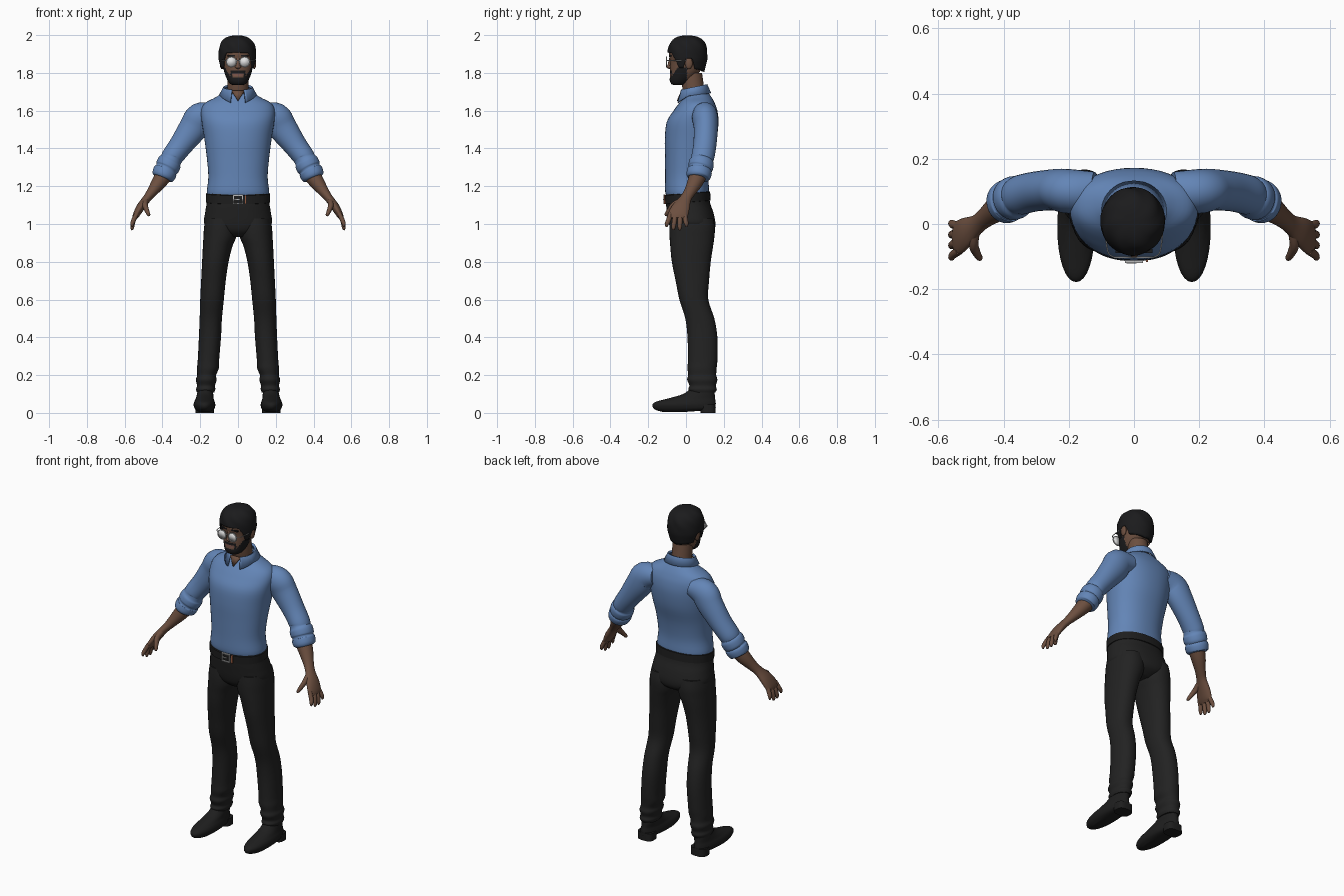
import bpy, bmesh, math
from mathutils import Vector

if "Cube" in bpy.data.objects:
    bpy.data.objects.remove(bpy.data.objects["Cube"])


def material(name, r, g, b, rough=0.7):
    m = bpy.data.materials.new(name)
    m.use_nodes = True
    m.diffuse_color = (r, g, b, 1)
    bsdf = m.node_tree.nodes["Principled BSDF"]
    bsdf.inputs["Base Color"].default_value = (r, g, b, 1)
    bsdf.inputs["Roughness"].default_value = rough
    return m


SKIN = material("brown skin", .15, .078, .05)
SHIRT = material("blue cloth", .125, .235, .47)
TROUSER = material("charcoal cloth", .016, .016, .016)
HAIR = material("black hair", .011, .011, .012)
SHOE = material("black leather", .013, .013, .013)
METAL = material("silver metal", .5, .5, .5)
LENS = material("pale lens", .75, .75, .75)
LIP = material("lip", .2, .09, .07)
TAN = material("tan leather", .3, .1, .05)


def make(name, verts, faces, mat, mirror=False, thick=0, sharp=50):
    me = bpy.data.meshes.new(name)
    me.from_pydata(verts, [], faces)
    bm = bmesh.new()
    bm.from_mesh(me)
    bmesh.ops.remove_doubles(bm, verts=bm.verts, dist=1e-5)
    bmesh.ops.recalc_face_normals(bm, faces=bm.faces)
    bm.to_mesh(me)
    bm.free()
    for p in me.polygons:
        p.use_smooth = True
    me.set_sharp_from_angle(angle=math.radians(sharp))
    me.materials.append(mat)
    ob = bpy.data.objects.new(name, me)
    bpy.context.collection.objects.link(ob)
    if thick:
        sol = ob.modifiers.new("thickness", 'SOLIDIFY')
        sol.thickness = thick
    if mirror:
        ob.modifiers.new("mirror", 'MIRROR').use_mirror_merge = False
    return ob


def smooth_path(pts, steps):
    """Catmull-Rom through every control value."""
    out = []
    for i in range(len(pts) - 1):
        quad = [pts[max(0, min(len(pts) - 1, i + k))] for k in (-1, 0, 1, 2)]
        for s in range(steps):
            t = s / steps
            out.append([b + .5 * t * (c - a + t * (2*a - 5*b + 4*c - d + t * (3*(b - c) + d - a)))
                        for a, b, c, d in zip(*quad)])
    return out + [list(pts[-1])]


def tube(name, pts, mat, flat=False, mirror=False, n=32, steps=4, power=2, tilt=0):
    """Sweep a rounded section; each point is x, y, z, y radius, cross radius."""
    path = smooth_path(pts, steps)
    verts, faces = [], []
    for i, (x, y, z, ra, rb) in enumerate(path):
        if flat:
            t = Vector((0, 0, 1))
        else:
            t = (Vector(path[min(i + 1, len(path) - 1)][:3]) - Vector(path[max(i - 1, 0)][:3])).normalized()
        u = Vector((0, 1, 0))
        u = (u - t * u.dot(t)).normalized()
        v = u.cross(t)
        for k in range(n):
            a = 2 * math.pi * k / n
            c, s = math.cos(a), math.sin(a)
            c = math.copysign(abs(c) ** (2 / power), c)
            s = math.copysign(abs(s) ** (2 / power), s)
            p = Vector((x, y, z)) + u * c * max(ra, .001) + v * s * max(rb, .001)
            p.z += tilt * p.y
            verts.append(p)
    for i in range(len(path) - 1):
        for k in range(n):
            j = (k + 1) % n
            faces.append((i*n + k, i*n + j, i*n + n + j, i*n + n + k))
    faces += [tuple(range(n)), tuple(range(len(verts) - n, len(verts)))]
    return make(name, verts, faces, mat, mirror)


def loft(name, rows, mat, **kw):
    """Stack level sections; each row is z, x min, x max, y min, y max."""
    pts = [((a + b) / 2, (c + d) / 2, z, (d - c) / 2, (b - a) / 2) for z, a, b, c, d in rows]
    return tube(name, pts, mat, flat=True, **kw)


def body(name, rows, mat, **kw):
    return loft(name, [(z, -w, w, f, b) for z, w, f, b in rows], mat, **kw)


def box(name, centre, size, mat, mirror=False):
    verts = [[c + s * d / 2 for c, s, d in zip(centre, size, (i, j, k))]
             for i in (-1, 1) for j in (-1, 1) for k in (-1, 1)]
    faces = [(0, 1, 3, 2), (4, 6, 7, 5), (0, 4, 5, 1), (2, 3, 7, 6), (0, 2, 6, 4), (1, 5, 7, 3)]
    return make(name, verts, faces, mat, mirror)


def ball(name, x, y, z, rx, ry, rz, mat, mirror=False):
    rows = [(z + rz * math.sin(a), x - rx * math.cos(a), x + rx * math.cos(a),
             y - ry * math.cos(a), y + ry * math.cos(a))
            for a in [math.pi * (i / 10 - .5) for i in range(11)]]
    return loft(name, rows, mat, mirror=mirror, n=20, steps=1)


# Shirt
body("shirt_body", [(1.14, .158, -.1, .115), (1.17, .165, -.11, .122), (1.25, .157, -.11, .12),
     (1.35, .165, -.111, .135), (1.45, .178, -.112, .162), (1.54, .192, -.102, .172),
     (1.6, .195, -.066, .166), (1.64, .175, -.036, .152), (1.67, .12, -.012, .136),
     (1.695, .08, -.005, .118)], SHIRT, n=48, power=2.2)
tube("sleeves", [(.12, .1, 1.585, .06, .055), (.195, .1, 1.565, .068, .08), (.235, .105, 1.51, .064, .077),
     (.3, .1, 1.42, .061, .063), (.345, .09, 1.36, .061, .058), (.355, .085, 1.34, .059, .057),
     (.363, .082, 1.325, .066, .064), (.374, .077, 1.3, .066, .064), (.38, .074, 1.288, .06, .058),
     (.385, .072, 1.278, .066, .064), (.398, .063, 1.252, .063, .06), (.402, .061, 1.243, .05, .048)],
     SHIRT, mirror=True)

# Folded collar, open at the throat
verts, faces, count = [], [], 40
for i in range(count + 1):
    a = math.radians(24 + 312 * i / count)
    back = (1 - math.cos(a)) / 2
    point = max(0, 1 - min(i, count - i) / 6)
    for r, z in ((.066, 1.705 + .03 * back), (.078, 1.71 + .03 * back), (.1, 1.672 + .022 * back - .03 * point)):
        verts.append((r * math.sin(a), .04 - r * .93 * math.cos(a), z))
    if i:
        for k in (0, 1):
            faces.append((3*i + k - 3, 3*i + k, 3*i + k + 1, 3*i + k - 2))
make("collar", verts, faces, SHIRT, thick=.008)
make("throat_opening", [(-.035, -.02, 1.705), (.035, -.02, 1.705), (0, -.043, 1.65)], [(0, 1, 2)], SKIN, thick=.006)

# Trousers, belt and buckle
body("trouser_seat", [(.93, .06, -.04, .1), (.96, .13, -.075, .145), (1, .178, -.09, .156),
     (1.06, .174, -.1, .145), (1.11, .166, -.106, .128), (1.165, .163, -.106, .12)], TROUSER, n=48, power=2.3)
loft("trouser_legs", [(1.03, .01, .172, -.085, .145), (.98, .004, .18, -.088, .153), (.93, .01, .183, -.087, .15),
     (.88, .03, .186, -.083, .143), (.8, .05, .19, -.075, .131), (.7, .065, .195, -.055, .122),
     (.6, .075, .2, -.035, .118), (.5, .085, .203, -.004, .15), (.4, .09, .207, .008, .166),
     (.28, .1, .213, .01, .166), (.235, .102, .217, .008, .162), (.2, .116, .216, .012, .16),
     (.175, .113, .223, .006, .166), (.145, .122, .217, .018, .158), (.125, .12, .222, .012, .163),
     (.108, .126, .217, .024, .155)], TROUSER, mirror=True, power=2.2)
body("belt", [(1.112, .16, -.1, .12), (1.115, .17, -.112, .13), (1.16, .17, -.114, .128), (1.163, .16, -.1, .12)],
     SHOE, n=48, steps=1, power=2.2, tilt=.08)
for side in (-1, 1):
    box("buckle_upright", (side * .024, -.115, 1.13), (.006, .01, .05), METAL)
    box("buckle_rail", (0, -.115, 1.13 + side * .022), (.05, .01, .006), METAL)
box("buckle_prong", (-.008, -.118, 1.13), (.03, .005, .005), METAL)
box("belt_keeper", (.04, -.112, 1.13), (.007, .009, .048), TAN)

# Shoes
loft("shoes", [(.004, .15, .205, -.12, -.02), (.018, .128, .226, -.165, .14), (.04, .12, .235, -.178, .156),
     (.058, .123, .232, -.162, .157), (.075, .129, .224, -.1, .154), (.1, .131, .217, -.015, .152),
     (.135, .135, .21, .03, .148)], SHOE, mirror=True, power=2.1)
loft("shoe_heels", [(0, .128, .225, .078, .157), (.045, .128, .225, .075, .156)], SHOE, mirror=True, steps=1, power=3)

# Forearms and hands
tube("forearms", [(.37, .075, 1.29, .05, .048), (.415, .05, 1.225, .042, .04), (.455, .02, 1.17, .031, .028),
     (.482, -.002, 1.135, .031, .022), (.515, -.025, 1.09, .046, .022), (.538, -.042, 1.05, .052, .018),
     (.548, -.045, 1.03, .045, .012)], SKIN, mirror=True)
for name, y, tip_y, tip_z in (("index", -.083, -.102, .985), ("middle", -.056, -.066, .968),
                              ("ring", -.03, -.033, .967), ("little", -.006, .002, .985)):
    tube(name + "_fingers", [(.536, y, 1.055, .012, .012), (.553, (y + tip_y) / 2, 1.02, .013, .012),
         (.56, tip_y, tip_z + .015, .011, .01), (.56, tip_y, tip_z, .005, .004)], SKIN, mirror=True, n=12)
tube("thumbs", [(.488, -.02, 1.125, .017, .016), (.492, -.062, 1.1, .018, .015), (.482, -.09, 1.07, .013, .012),
     (.473, -.104, 1.05, .01, .009), (.47, -.108, 1.043, .004, .004)], SKIN, mirror=True, n=14)

# Neck and head, with the beard and lips as face colours
body("neck", [(1.64, .055, .01, .1), (1.7, .056, -.015, .098), (1.8, .055, -.03, .085)], SKIN)
head = body("head", [(1.735, .02, -.06, -.02), (1.741, .04, -.077, .005), (1.76, .055, -.086, .03),
            (1.79, .068, -.084, .06), (1.82, .076, -.084, .082), (1.86, .081, -.084, .094),
            (1.9, .084, -.09, .1), (1.94, .08, -.08, .098), (1.97, .06, -.05, .07), (1.982, .02, -.01, .03)],
            SKIN, n=72, steps=8, power=2.2)
head.data.materials.append(HAIR)
head.data.materials.append(LIP)
for p in head.data.polygons:
    x, y, z = p.center
    jaw = 1.776 + .055 * min(1, max(0, (y + .075) / .03))
    moustache = 1.798 < z < 1.81 and abs(x) < .036 and y < 0
    corner = 1.77 < z < 1.81 and .03 < abs(x) < .04 and y < 0
    if (z < jaw and y < .005) or moustache or corner:
        p.material_index = 1
    if 1.782 < z < 1.797 and abs(x) < .024 and y < -.05:
        p.material_index = 2
ball("nose_tip", 0, -.086, 1.832, .016, .016, .011, SKIN)
tube("nose_bridge", [(0, -.082, 1.88, .006, .008), (0, -.09, 1.835, .009, .012)], SKIN, n=12)
ball("ears", .086, .015, 1.85, .01, .02, .03, SKIN, mirror=True)
box("eyebrows", (.036, -.083, 1.892), (.04, .012, .008), HAIR, mirror=True)

# Hair shell with a hairline that follows the face, ears and nape
hairline = [(0, 1.908), (38, 1.905), (52, 1.87), (62, 1.825), (76, 1.825), (86, 1.875), (104, 1.875),
            (116, 1.82), (180, 1.805)]


def hairline_at(deg):
    for (a, za), (b, zb) in zip(hairline, hairline[1:]):
        if deg <= b:
            return za + (zb - za) * (deg - a) / (b - a)
    return hairline[-1][1]


verts, faces, n, rows = [], [], 96, 22
for i in range(rows + 1):
    for k in range(n):
        a = 2 * math.pi * k / n
        low = hairline_at(math.degrees(min(a, 2 * math.pi - a)))
        z = low + (1.998 - low) * math.sin(math.pi / 2 * i / rows)
        w = max(0, (z - 1.888) / .11)
        r = max(0, 1 - w ** 2.8) ** (1 / 2.6) * (1 - max(0, 1.87 - z) * 2.4)
        r *= 1 + .022 * math.sin(7 * a + 60 * z) * min(1, w * 2 + .1)
        verts.append((-.004 + .099 * r * math.sin(a), .008 - .105 * r * math.cos(a), z))
for i in range(rows):
    for k in range(n):
        j = (k + 1) % n
        faces.append((i*n + k, i*n + j, i*n + n + j, i*n + n + k))
make("hair", verts, faces, HAIR, thick=.016)

# Round glasses
ring = [(math.cos(2 * math.pi * k / 32), math.sin(2 * math.pi * k / 32)) for k in range(32)]
make("lenses", [(.035 + .026 * c, -.103, 1.858 + .026 * s) for c, s in ring], [tuple(range(32))], LENS,
     mirror=True, thick=.003)
rim = [(.035 + r * c, y, 1.858 + r * s) for r, y in ((.025, -.105), (.029, -.105), (.029, -.1), (.025, -.1))
       for c, s in ring]
make("glasses_rims", rim, [(q*32 + k, q*32 + (k+1) % 32, (q+1) % 4*32 + (k+1) % 32, (q+1) % 4*32 + k)
     for q in range(4) for k in range(32)], METAL, mirror=True)
box("glasses_bridge", (0, -.103, 1.866), (.018, .004, .004), METAL)
tube("glasses_temples", [(.062, -.102, 1.866, .002, .002), (.08, -.085, 1.866, .002, .002),
     (.088, -.02, 1.866, .002, .002), (.089, .02, 1.864, .002, .002)], METAL, mirror=True, n=8)
